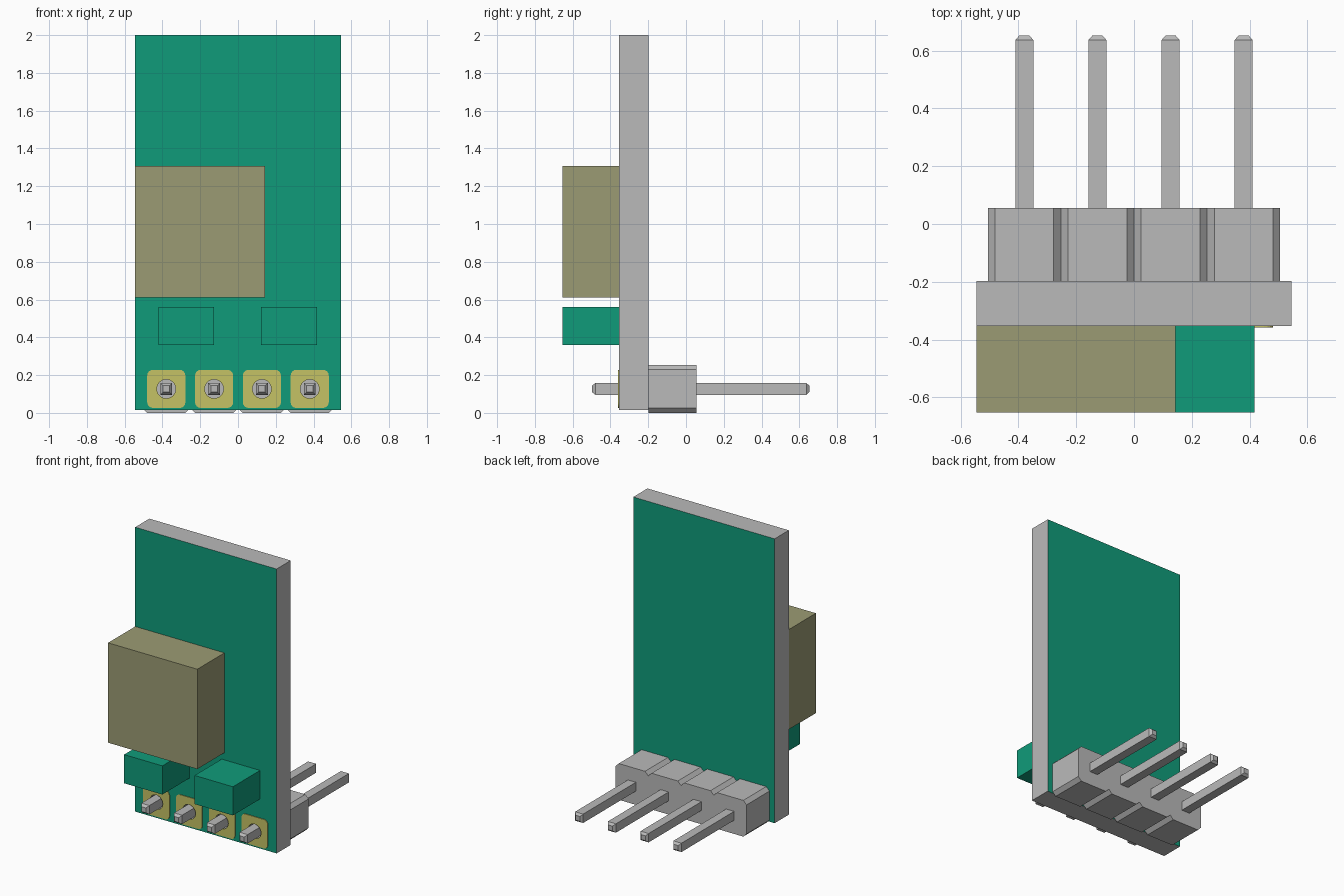
import bpy, bmesh, math
from mathutils import Matrix, Vector

default = bpy.data.objects.get("Cube")
if default:
    bpy.data.objects.remove(default, do_unlink=True)

PITCH = 0.253
PIN_Z = 0.127
PIN_XS = [(i - 1.5) * PITCH for i in range(4)]
BOARD_FRONT, BOARD_BACK = -0.354, -0.198
FRONT, BACK = -0.653, 0.653


def material(name, r, g, b):
    m = bpy.data.materials.new(name)
    m.use_nodes = True
    m.diffuse_color = (r, g, b, 1)
    m.node_tree.nodes["Principled BSDF"].inputs["Base Color"].default_value = (r, g, b, 1)
    return m


grey = material("light grey", 0.49, 0.49, 0.49)
green = material("board green", 0.005, 0.33, 0.195)
olive = material("olive", 0.33, 0.33, 0.175)
gold = material("pad gold", 0.56, 0.54, 0.13)


def finish(name, bm, *mats):
    bmesh.ops.recalc_face_normals(bm, faces=bm.faces)
    mesh = bpy.data.meshes.new(name)
    bm.to_mesh(mesh)
    bm.free()
    for m in mats:
        mesh.materials.append(m)
    obj = bpy.data.objects.new(name, mesh)
    bpy.context.collection.objects.link(obj)
    return obj


def box(name, x, y, z, *mats):
    """Box given as (low, high) ranges."""
    bm = bmesh.new()
    size = [r[1] - r[0] for r in (x, y, z)]
    mid = Vector([sum(r) / 2 for r in (x, y, z)])
    bmesh.ops.create_cube(bm, size=1, matrix=Matrix.Translation(mid) @ Matrix.Diagonal((*size, 1)))
    return finish(name, bm, *mats)


def prism(name, outline, y0, y1, mat):
    """Extrude an x-z outline along y."""
    bm = bmesh.new()
    face = bm.faces.new([bm.verts.new((x, y0, z)) for x, z in outline])
    new = bmesh.ops.extrude_face_region(bm, geom=[face])["geom"]
    verts = [v for v in new if isinstance(v, bmesh.types.BMVert)]
    bmesh.ops.translate(bm, verts=verts, vec=(0, y1 - y0, 0))
    return finish(name, bm, mat)


def rounded_square(cx, cz, half, radius, steps):
    """Square outline with rounded corners; one step gives a chamfer."""
    points = []
    for quarter, (sx, sz) in enumerate([(1, 1), (-1, 1), (-1, -1), (1, -1)]):
        for i in range(steps + 1):
            a = (quarter + i / steps) * math.pi / 2
            points.append((cx + sx * (half - radius) + radius * math.cos(a),
                           cz + sz * (half - radius) + radius * math.sin(a)))
    return points


# Drill for the pin holes
bm = bmesh.new()
for px in PIN_XS:
    bmesh.ops.create_cone(bm, cap_ends=True, segments=24, radius1=0.05, radius2=0.05, depth=0.4,
                          matrix=Matrix.Translation((px, BOARD_FRONT, PIN_Z)) @ Matrix.Rotation(math.pi / 2, 4, 'X'))
drill = finish("hole_cutter", bm)
drill.hide_render = True


def drill_holes(obj):
    mod = obj.modifiers.new("holes", 'BOOLEAN')
    mod.operation = 'DIFFERENCE'
    mod.solver = 'EXACT'
    mod.object = drill
    bpy.context.view_layer.update()
    graph = bpy.context.evaluated_depsgraph_get()
    mesh = bpy.data.meshes.new_from_object(obj.evaluated_get(graph))
    obj.modifiers.clear()
    obj.data = mesh


# Circuit board: bare edges, green front and back
board = box("circuit_board", (-0.546, 0.546), (BOARD_FRONT, BOARD_BACK), (0.015, 2.0), grey, green)
drill_holes(board)
for p in board.data.polygons:
    p.material_index = 1 if abs(p.normal.y) > 0.9 else 0

# Components on the front
box("large_component", (-0.546, 0.143), (FRONT, BOARD_FRONT), (0.61, 1.307), olive)
for side, x in (("right", (-0.422, -0.127)), ("left", (0.122, 0.418))):
    box(f"small_component_{side}", x, (FRONT, BOARD_FRONT), (0.36, 0.56), green)

for n, px in enumerate(PIN_XS, 1):
    # Solder pad
    pad = prism(f"solder_pad_{n}", rounded_square(px, PIN_Z, 0.101, 0.03, 4),
                BOARD_FRONT - 0.005, BOARD_FRONT, gold)
    drill_holes(pad)

    # Header cell with chamfered corners
    c, h = 0.025, PITCH / 2
    octagon = [(px + sx * a, PIN_Z + sz * b) for sx, sz, a, b in
               [(1, -1, h - c, h), (1, -1, h, h - c), (1, 1, h, h - c), (1, 1, h - c, h),
                (-1, 1, h - c, h), (-1, 1, h, h - c), (-1, -1, h, h - c), (-1, -1, h - c, h)]]
    prism(f"header_cell_{n}", octagon, BOARD_BACK, 0.055, grey)

    # Square pin with tapered ends
    bm = bmesh.new()
    rings = []
    for y, r in ((-0.498, 0.017), (-0.48, 0.031), (BACK - 0.016, 0.031), (BACK, 0.017)):
        rings.append([bm.verts.new((px + sx * r, y, PIN_Z + sz * r))
                      for sx, sz in ((1, 1), (-1, 1), (-1, -1), (1, -1))])
    for a, b in zip(rings, rings[1:]):
        for i in range(4):
            j = (i + 1) % 4
            bm.faces.new((a[i], a[j], b[j], b[i]))
    bm.faces.new(rings[0])
    bm.faces.new(rings[-1])
    finish(f"pin_{n}", bm, grey)

bpy.data.objects.remove(drill, do_unlink=True)
